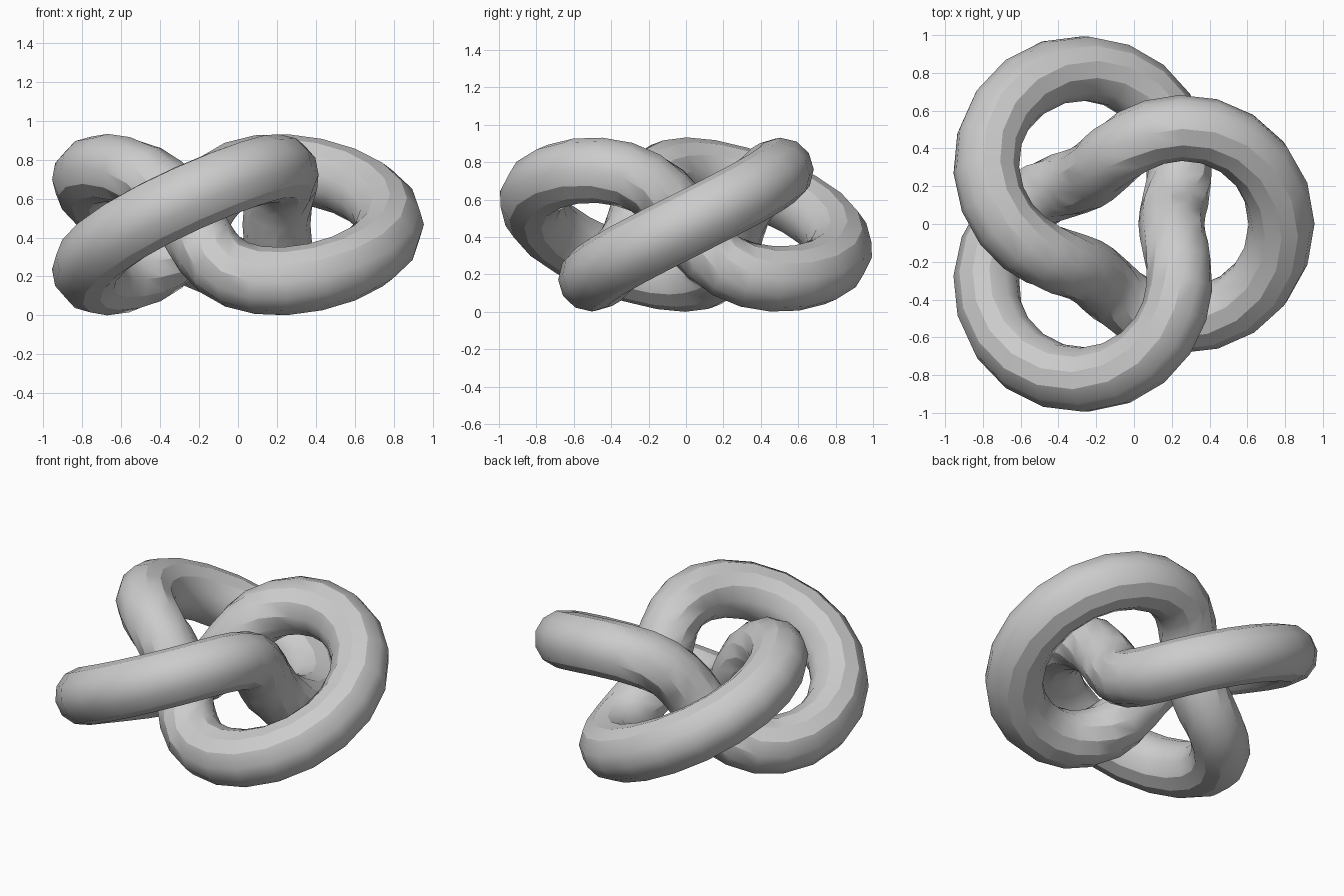
import bpy, bmesh
from math import sin, cos, pi, radians
from mathutils import Vector

cube = bpy.data.objects.get("Cube")
if cube:
    bpy.data.objects.remove(cube, do_unlink=True)

SCALE = 0.2915          # size of the torus the knot winds around
TUBE = 0.6 * SCALE      # tube radius
STEPS, SIDES = 64, 12


def knot_point(t):
    """Trefoil path: twice around the axis, three times through the hole."""
    r = 2 + cos(3 * t)
    return SCALE * Vector((r * cos(2 * t), r * sin(2 * t), sin(3 * t)))


# Sweep a round section along the closed path
bm = bmesh.new()
rings = []
for i in range(STEPS):
    t = 2 * pi * i / STEPS
    p, ahead = knot_point(t), knot_point(t + 0.01)
    tangent = (ahead - p).normalized()
    side = tangent.cross(ahead + p).normalized()
    outward = side.cross(tangent)
    rings.append([
        bm.verts.new(p + TUBE * (cos(a) * outward + sin(a) * side))
        for a in (2 * pi * j / SIDES for j in range(SIDES))])

for i in range(STEPS):
    a, b = rings[i], rings[(i + 1) % STEPS]
    for j in range(SIDES):
        k = (j + 1) % SIDES
        bm.faces.new((a[j], a[k], b[k], b[j]))
bmesh.ops.recalc_face_normals(bm, faces=bm.faces)

# Centre the knot and stand it on the ground
for axis in range(3):
    values = [v.co[axis] for v in bm.verts]
    shift = min(values) if axis == 2 else (min(values) + max(values)) / 2
    for v in bm.verts:
        v.co[axis] -= shift

mesh = bpy.data.meshes.new("knot_tube")
bm.to_mesh(mesh)
bm.free()
knot = bpy.data.objects.new("knot_tube", mesh)
bpy.context.collection.objects.link(knot)

# Single grey material
grey = bpy.data.materials.new("light_grey")
grey.use_nodes = True
colour = (0.6, 0.6, 0.6, 1)
grey.diffuse_color = colour
grey.node_tree.nodes["Principled BSDF"].inputs["Base Color"].default_value = colour
mesh.materials.append(grey)

bpy.context.view_layer.objects.active = knot
knot.select_set(True)
bpy.ops.object.shade_smooth_by_angle(angle=radians(30))
